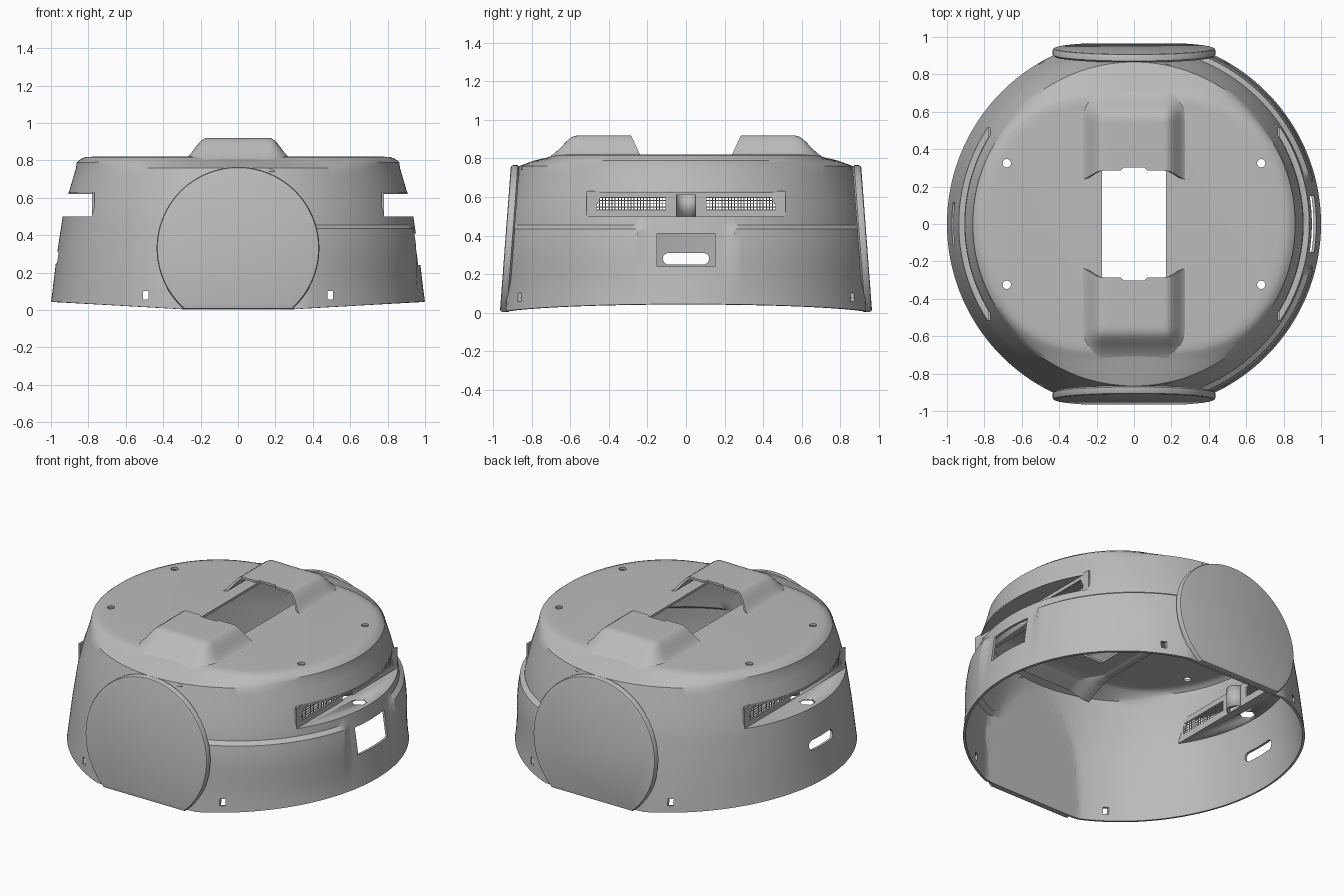
import bpy, bmesh, math
from mathutils import Matrix, Vector

cube = bpy.data.objects.get("Cube")
if cube:
    bpy.data.objects.remove(cube, do_unlink=True)

grey = bpy.data.materials.new("neutral grey")
grey.use_nodes = True
grey.diffuse_color = (0.5, 0.5, 0.5, 1)
grey.node_tree.nodes["Principled BSDF"].inputs["Base Color"].default_value = (0.5, 0.5, 0.5, 1)


def finish(name, bm, angle=35, recalc=True):
    if recalc:
        bmesh.ops.recalc_face_normals(bm, faces=bm.faces)
    mesh = bpy.data.meshes.new(name)
    bm.to_mesh(mesh)
    bm.free()
    mesh.materials.append(grey)
    ob = bpy.data.objects.new(name, mesh)
    bpy.context.collection.objects.link(ob)
    smooth(ob, angle)
    return ob


def activate(ob):
    bpy.ops.object.select_all(action="DESELECT")
    ob.select_set(True)
    bpy.context.view_layer.objects.active = ob


def smooth(ob, angle=35):
    activate(ob)
    bpy.ops.object.shade_smooth_by_angle(angle=math.radians(angle))


def modify(ob, kind, **settings):
    mod = ob.modifiers.new(kind.title(), kind)
    for key, value in settings.items():
        setattr(mod, key, value)
    activate(ob)
    bpy.ops.object.modifier_apply(modifier=mod.name)


def box(bm, centre, size):
    bmesh.ops.create_cube(bm, size=1, matrix=Matrix.Translation(centre) @ Matrix.Diagonal((*size, 1)))


def cylinder(bm, centre, radius, depth, sides=24):
    bmesh.ops.create_cone(bm, cap_ends=True, segments=sides, radius1=radius, radius2=radius,
                          depth=depth, matrix=Matrix.Translation(centre))


def cut(ob, cutter):
    modify(ob, "BOOLEAN", operation="DIFFERENCE", solver="EXACT", object=cutter)
    bpy.data.objects.remove(cutter, do_unlink=True)


def ramp(a, b, v):
    t = min(1, max(0, (v - a) / (b - a)))
    return t * t * (3 - 2 * t)


def interp(points, v):
    for (a, p), (b, q) in zip(points, points[1:]):
        if v <= b:
            return p + (q - p) * max(0, (v - a) / (b - a))
    return points[-1][1]


def face_plane(z):
    # Leaning plane of the round end plates
    return 0.965 - 0.075 * z


# Domed shell: rings of a round profile, flattened behind the end plates
PROFILE = [(0, 1.0), (0.05, 0.998), (0.3, 0.968), (0.5, 0.937), (0.62, 0.907), (0.76, 0.866)]
HEIGHTS = [0.0, 0.08, 0.18, 0.27, 0.36, 0.41, 0.435, 0.455, 0.5, 0.56, 0.62, 0.67, 0.72, 0.76]
SEGMENTS = 192


def wall_point(theta, level):
    c, s = math.cos(theta), math.sin(theta)
    lean = abs(s) ** 6
    if level < len(HEIGHTS):
        z = HEIGHTS[level]
        r = interp(PROFILE, z)
        if level == 0:
            z = 0.004 + 0.041 * max(0, (abs(c) - 0.28) / 0.72)
        # Shallow hood around the side opening
        if c > 0:
            r += 0.025 * ramp(0.26, 0.22, -abs(s) + 0.48) * ramp(0.1, 0.36, z) * (1 - ramp(0.435, 0.455, z))
    else:
        k = level - len(HEIGHTS)
        edge = 0.862 - 0.155 * lean
        r = [0.5 * (edge + 0.866), edge, edge * 0.975, edge * 0.945, edge * 0.9][k]
        z = [0.777 + 0.012 * lean, 0.79 + 0.018 * lean, 0.808 + 0.006 * lean, 0.818, 0.82][k]
    x, y = r * c, r * s
    limit = face_plane(z) - 0.03
    if z < 0.765 and abs(x) < 0.46:
        y = math.copysign(min(abs(y), limit), y)
    return x, y, z


bm = bmesh.new()
rings = [[bm.verts.new(wall_point(math.tau * j / SEGMENTS, i)) for j in range(SEGMENTS)]
         for i in range(len(HEIGHTS) + 5)]
for low, high in zip(rings, rings[1:]):
    for j in range(SEGMENTS):
        k = (j + 1) % SEGMENTS
        bm.faces.new((low[j], low[k], high[k], high[j]))
bm.faces.new(rings[-1])
shell = finish("domed_shell", bm, recalc=False)
modify(shell, "SOLIDIFY", thickness=0.015, offset=-1)

# Openings: side recesses, hatch, slot, deck holes and lower notches
bm = bmesh.new()
for side in (-1, 1):
    box(bm, (side * 0.98, 0, 0.56), (0.4, 1.3, 0.12))
    box(bm, (side * 0.494, 0, 0.08), (0.03, 2.2, 0.045))
    for end in (-1, 1):
        cylinder(bm, (side * 0.68, end * 0.325, 0.8), 0.022, 0.2)
box(bm, (0, 0, 0.82), (0.34, 1.0, 0.16))
box(bm, (0.98, 0, 0.325), (0.3, 0.3, 0.17))
slot = [(-0.96, y + 0.03 * math.cos(a), 0.28 + 0.03 * math.sin(a))
        for y, start in ((0.09, -math.pi / 2), (-0.09, math.pi / 2))
        for a in [start + math.pi * i / 10 for i in range(11)]]
face = bm.faces.new([bm.verts.new((x - 0.1, y, z)) for x, y, z in slot])
new = bmesh.ops.extrude_face_region(bm, geom=[face])["geom"]
bmesh.ops.translate(bm, vec=(0.25, 0, 0), verts=[v for v in new if isinstance(v, bmesh.types.BMVert)])
cut(shell, finish("opening_cutter", bm))
smooth(shell)

# Side recesses: shelf, ceiling, back wall, round niche and mesh grilles
BACK = 0.78
for side, label in ((1, "left"), (-1, "right")):
    for part, z, radius in (("shelf", 0.488, 0.937), ("ceiling", 0.62, 0.906)):
        bm = bmesh.new()
        half = math.acos(BACK / radius)
        arc = [half * (i / 16 - 1) for i in range(33)]
        face = bm.faces.new([bm.verts.new((side * radius * math.cos(a), radius * math.sin(a), z)) for a in arc])
        new = bmesh.ops.extrude_face_region(bm, geom=[face])["geom"]
        bmesh.ops.translate(bm, vec=(0, 0, 0.012), verts=[v for v in new if isinstance(v, bmesh.types.BMVert)])
        plate = finish(f"{label}_recess_{part}", bm)
        if part == "shelf":
            bm = bmesh.new()
            cylinder(bm, (side * 0.865, 0, z), 0.048, 0.1, 6)
            cut(plate, finish("hex_cutter", bm))
    bm = bmesh.new()
    box(bm, (side * (BACK - 0.006), 0, 0.56), (0.012, 1.03, 0.144))
    wall = finish(f"{label}_recess_wall", bm)
    bm = bmesh.new()
    box(bm, (side * BACK, 0, 0.555), (0.1, 0.1, 0.11))
    for end in (-1, 1):
        box(bm, (side * BACK, end * 0.285, 0.565), (0.1, 0.36, 0.065))
    cut(wall, finish("wall_cutter", bm))
    bm = bmesh.new()
    for i in range(12):
        a, b = [math.pi * (k / 12 - 0.5) for k in (i, i + 1)]
        bm.faces.new([bm.verts.new((side * (BACK - 0.005 - 0.05 * math.cos(t)), 0.052 * math.sin(t), z))
                      for t, z in ((a, 0.49), (b, 0.49), (b, 0.63), (a, 0.63))])
    bmesh.ops.remove_doubles(bm, verts=bm.verts, dist=0.0001)
    niche = finish(f"{label}_niche", bm)
    modify(niche, "SOLIDIFY", thickness=0.006, offset=0)
    for end in (-1, 1):
        bm = bmesh.new()
        place = Matrix.Translation((side * (BACK - 0.006), end * 0.285, 0.565))
        turn = Matrix.Rotation(math.pi / 2, 4, "Y")
        bmesh.ops.create_grid(bm, x_segments=4, y_segments=22, size=0.5,
                              matrix=place @ turn @ Matrix.Diagonal((0.066, 0.362, 1, 1)))
        grille = finish(f"{label}_grille_{'back' if end > 0 else 'front'}", bm)
        modify(grille, "WIREFRAME", thickness=0.007, use_even_offset=False)

# Raised bridges over the deck, open toward the middle
CREST = [(0.2, 0.92), (0.56, 0.92), (0.59, 0.912), (0.62, 0.888), (0.66, 0.845), (0.7, 0.812), (0.74, 0.792), (0.8, 0.765)]
FOOT = [(0.2, 0.812), (0.6, 0.812), (0.68, 0.795), (0.8, 0.74)]
for end, label in ((1, "back"), (-1, "front")):
    bm = bmesh.new()
    rows = []
    for i in range(33):
        row = []
        for j in range(37):
            x = 0.32 * (j / 18 - 1)
            rise = 1 - ramp(0.17, 0.29, abs(x))
            start = 0.285 - 0.05 * (1 - rise) + (0.018 if abs(x) < 0.06 else 0)
            y = start + (0.8 - start) * i / 32
            foot = interp(FOOT, y)
            row.append(bm.verts.new((x, end * y, foot + rise * (interp(CREST, y) - foot))))
        rows.append(row)
    for a, b in zip(rows, rows[1:]):
        for j in range(36):
            quad = (a[j], a[j + 1], b[j + 1], b[j])
            bm.faces.new(quad if end > 0 else quad[::-1])
    bridge = finish(f"{label}_bridge", bm, recalc=False)
    modify(bridge, "SOLIDIFY", thickness=0.014, offset=-1)
    smooth(bridge)

    # Round end plate with a softened rim and a flat foot
    bm = bmesh.new()
    low = math.asin(-0.325 / 0.435)
    outline = [(0.435 * math.cos(a), 0.435 * math.sin(a))
               for a in [low + (math.pi - 2 * low) * i / 72 for i in range(73)]]
    loops = []
    for scale, depth in ((0.97, 0.045), (1, 0.036), (1, 0.012), (0.99, 0.003), (0.97, 0)):
        loops.append([bm.verts.new((scale * x, end * (face_plane(0.33 + scale * z) - depth), 0.33 + scale * z))
                      for x, z in outline])
    for a, b in zip(loops, loops[1:]):
        for j in range(len(outline)):
            k = (j + 1) % len(outline)
            bm.faces.new((a[j], a[k], b[k], b[j]))
    bm.faces.new(loops[0])
    bm.faces.new(loops[-1])
    finish(f"{label}_end_plate", bm, 30)

    # Small oval stud above the plate
    bm = bmesh.new()
    bmesh.ops.create_uvsphere(bm, u_segments=16, v_segments=8, radius=1,
                              matrix=Matrix.Translation((0.17, end * 0.845, 0.745)) @ Matrix.Diagonal((0.028, 0.012, 0.01, 1)))
    finish(f"{label}_stud", bm)
